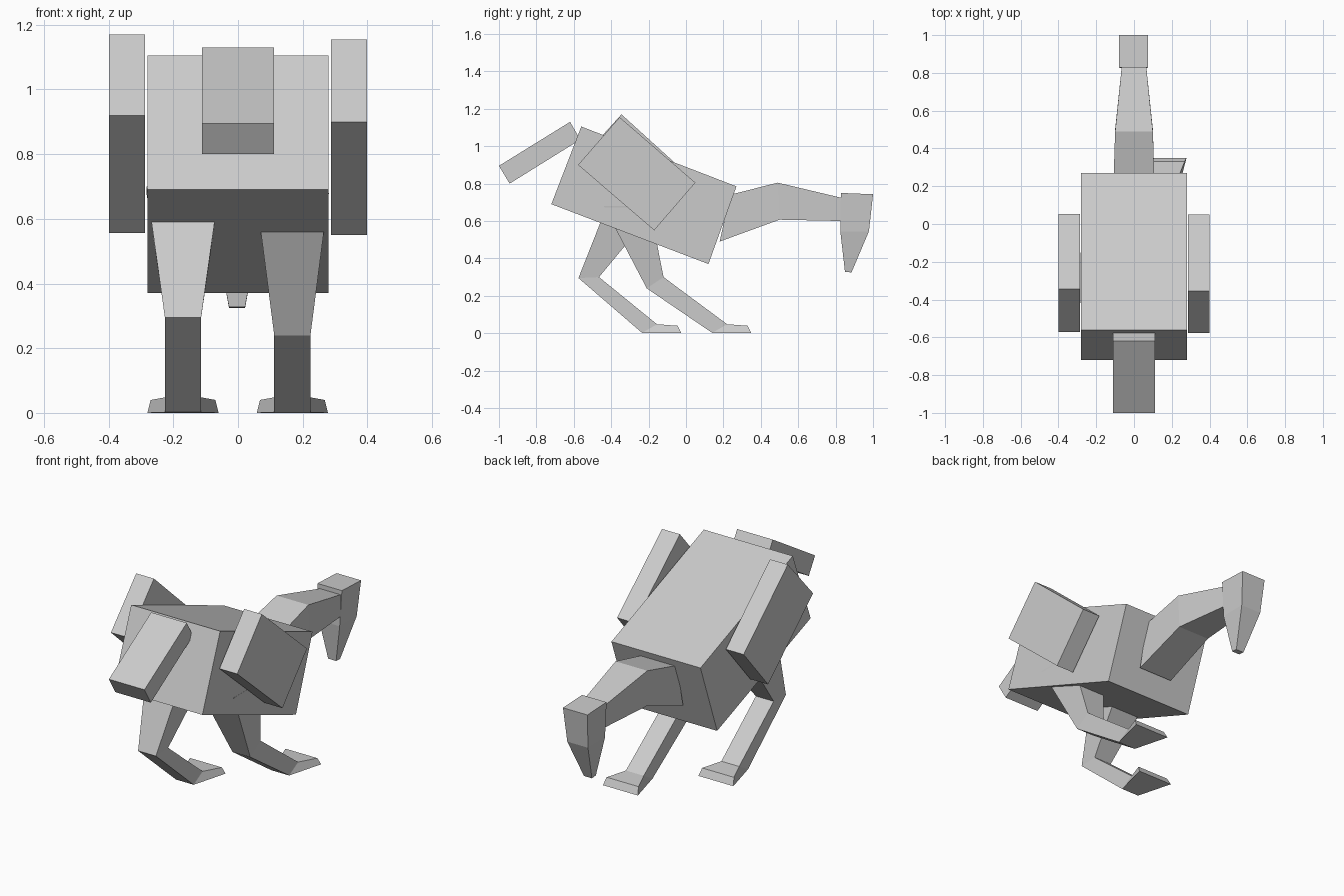
import bpy
import bmesh

cube = bpy.data.objects.get("Cube")
if cube:
    bpy.data.objects.remove(cube, do_unlink=True)

grey = bpy.data.materials.new("plain_grey")
grey.use_nodes = True
tone = (0.6, 0.6, 0.6, 1)
grey.diffuse_color = tone
grey.node_tree.nodes["Principled BSDF"].inputs["Base Color"].default_value = tone


def loft(name, sections, x=0.0):
    """Join four-cornered sections: (y, z) of one edge, (y, z) of the other, half widths."""
    bm = bmesh.new()
    rings = []
    for (ya, za), (yb, zb), wa, wb in sections:
        corners = [(x - wa, ya, za), (x + wa, ya, za), (x + wb, yb, zb), (x - wb, yb, zb)]
        rings.append([bm.verts.new(c) for c in corners])
    for r, s in zip(rings, rings[1:]):
        for i in range(4):
            j = (i + 1) % 4
            bm.faces.new((r[i], r[j], s[j], s[i]))
    bm.faces.new(rings[0])
    bm.faces.new(rings[-1])
    bmesh.ops.recalc_face_normals(bm, faces=bm.faces)
    mesh = bpy.data.meshes.new(name)
    bm.to_mesh(mesh)
    bm.free()
    mesh.materials.append(grey)
    obj = bpy.data.objects.new(name, mesh)
    bpy.context.collection.objects.link(obj)
    return obj


def box(name, a, b, c, d, half, x=0.0):
    return loft(name, [(a, b, half, half), (c, d, half, half)], x)


# Tilted body and tail
box("body", (-0.56, 1.105), (-0.72, 0.69), (0.27, 0.785), (0.12, 0.37), 0.28)
box("tail", (-1.0, 0.895), (-0.943, 0.80), (-0.62, 1.13), (-0.565, 1.035), 0.112)

# Folded wings, set at slightly different angles
box("left_wing", (-0.355, 1.155), (-0.577, 0.90), (0.05, 0.805), (-0.17, 0.55), 0.056, 0.343)
box("right_wing", (-0.345, 1.17), (-0.572, 0.92), (0.052, 0.81), (-0.168, 0.556), 0.056, -0.343)

# Bent neck
loft("neck", [
    ((0.235, 0.74), (0.18, 0.49), 0.108, 0.108),
    ((0.49, 0.805), (0.50, 0.607), 0.1, 0.1),
    ((0.84, 0.722), (0.84, 0.6), 0.064, 0.064),
])

# Head narrowing to a downward beak
loft("head", [
    ((1.0, 0.743), (0.828, 0.75), 0.077, 0.077),
    ((0.978, 0.545), (0.825, 0.545), 0.065, 0.065),
    ((0.885, 0.325), (0.85, 0.328), 0.025, 0.025),
], -0.003)


# Legs in mid stride: thigh, knee, ankle, splayed toe
def leg(name, x, hip_front, hip_back, knee_front, knee_back, heel_y):
    loft(name, [
        (hip_front, hip_back, 0.113, 0.113),
        (knee_front, knee_back, 0.056, 0.056),
        ((heel_y + 0.08, 0.048), (heel_y, 0.002), 0.056, 0.056),
        ((heel_y + 0.19, 0.04), (heel_y + 0.21, 0.0), 0.1, 0.11),
    ], x)


leg("left_leg", 0.168, (-0.195, 0.68), (-0.44, 0.68), (-0.12, 0.30), (-0.21, 0.24), 0.14)
leg("right_leg", -0.17, (-0.15, 0.68), (-0.415, 0.70), (-0.465, 0.30), (-0.575, 0.295), -0.235)
